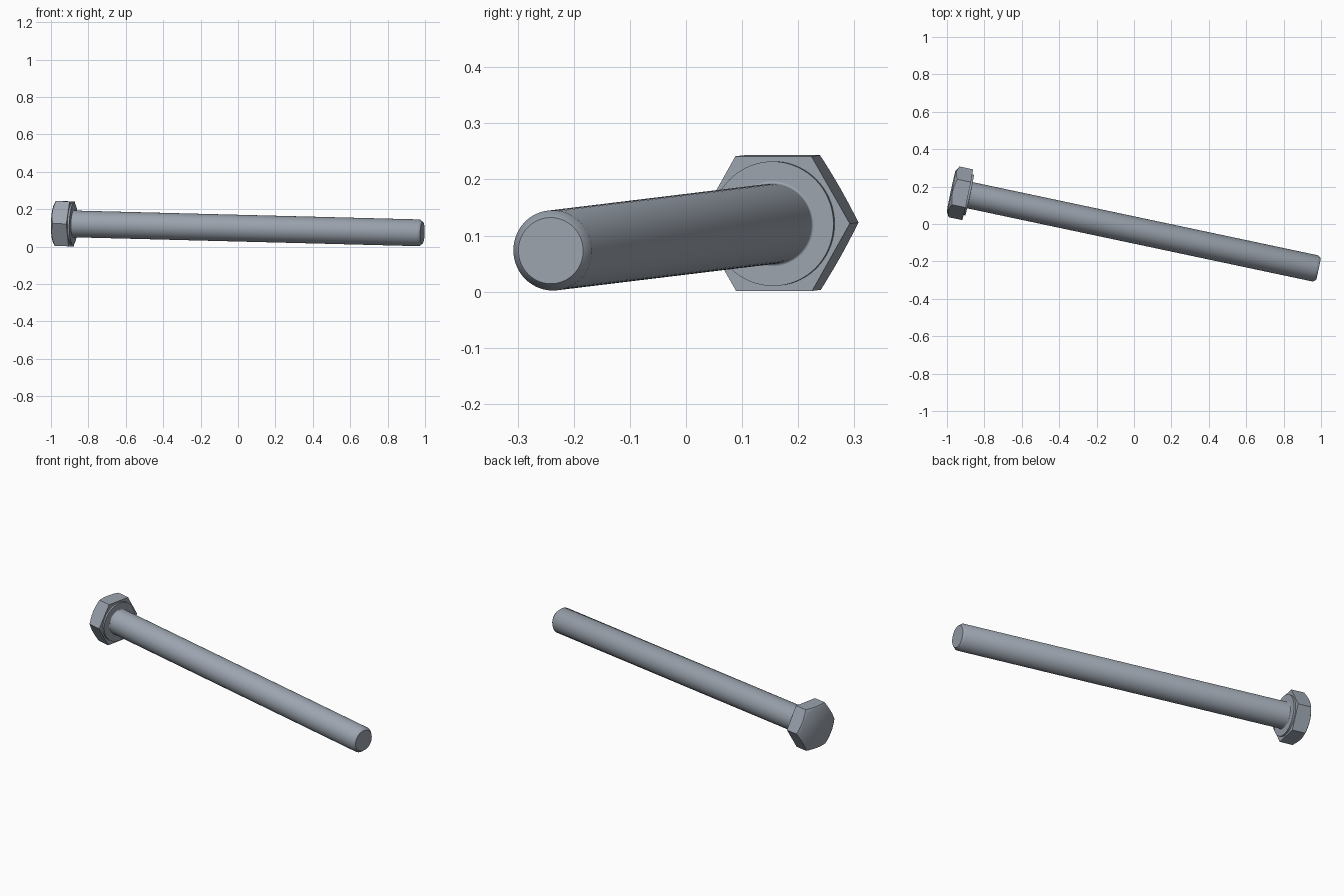
import bpy, bmesh, math
from mathutils import Vector, Matrix

cube = bpy.data.objects.get("Cube")
if cube:
    bpy.data.objects.remove(cube, do_unlink=True)

# One steel colour for the whole bolt
steel = bpy.data.materials.new("steel_grey")
steel.use_nodes = True
colour = (0.33, 0.37, 0.425, 1)
steel.diffuse_color = colour
steel.node_tree.nodes["Principled BSDF"].inputs["Base Color"].default_value = colour

# Bolt frame: local z runs from the head's outer face to the tip
START = Vector((-0.977, 0.175, 0.1235))
TIP = Vector((0.986, -0.241, 0.073))
LENGTH = (TIP - START).length
axis = (TIP - START).normalized()
side = Vector((0, 0, 1)).cross(axis).normalized()
up = axis.cross(side)
FRAME = Matrix.Translation(START) @ Matrix((side, up, axis)).transposed().to_4x4()

SEGMENTS = 72
APOTHEM = 0.12
HEAD_DEPTH = 0.09
WASHER_DEPTH = 0.1
SHAFT_RADIUS = 0.0715


def loft(name, rings):
    """Close a stack of rings; each ring maps an angle to (radius, distance)."""
    bm = bmesh.new()
    loops = []
    for ring in rings:
        loop = []
        for i in range(SEGMENTS):
            a = math.tau * i / SEGMENTS
            r, s = ring(a)
            loop.append(bm.verts.new((r * math.cos(a), r * math.sin(a), s)))
        loops.append(loop)
    for low, high in zip(loops, loops[1:]):
        for i in range(SEGMENTS):
            j = (i + 1) % SEGMENTS
            bm.faces.new((low[i], low[j], high[j], high[i]))
    bm.faces.new(loops[0])
    bm.faces.new(loops[-1])
    bmesh.ops.recalc_face_normals(bm, faces=bm.faces)
    mesh = bpy.data.meshes.new(name)
    bm.to_mesh(mesh)
    bm.free()
    mesh.materials.append(steel)
    obj = bpy.data.objects.new(name, mesh)
    bpy.context.collection.objects.link(obj)
    obj.matrix_world = FRAME
    bpy.ops.object.select_all(action="DESELECT")
    obj.select_set(True)
    bpy.context.view_layer.objects.active = obj
    bpy.ops.object.shade_smooth_by_angle(angle=math.radians(40))
    return obj


def circle(radius, distance):
    return lambda a: (radius, distance)


def hexagon(a):
    return APOTHEM / math.cos(a % (math.pi / 3) - math.pi / 6)


# Hexagonal head, its outer rim cut by a shallow cone
FACE_RADIUS = 0.112
loft("hex_head", [
    circle(FACE_RADIUS, 0),
    lambda a: (hexagon(a), (hexagon(a) - FACE_RADIUS) * math.tan(math.pi / 6)),
    lambda a: (hexagon(a), HEAD_DEPTH),
])

# Round bearing face under the head
loft("washer_face", [circle(0.111, HEAD_DEPTH - 0.01), circle(0.111, WASHER_DEPTH)])

# Shaft with a small root fillet and a chamfered tip
FILLET = 0.004
fillet = [circle(SHAFT_RADIUS + FILLET * (1 - math.sin(t)),
                 WASHER_DEPTH + FILLET * (1 - math.cos(t)))
          for t in (0, math.pi / 6, math.pi / 3, math.pi / 2)]
loft("shaft", fillet + [
    circle(SHAFT_RADIUS, LENGTH - 0.016),
    circle(0.059, LENGTH),
])
